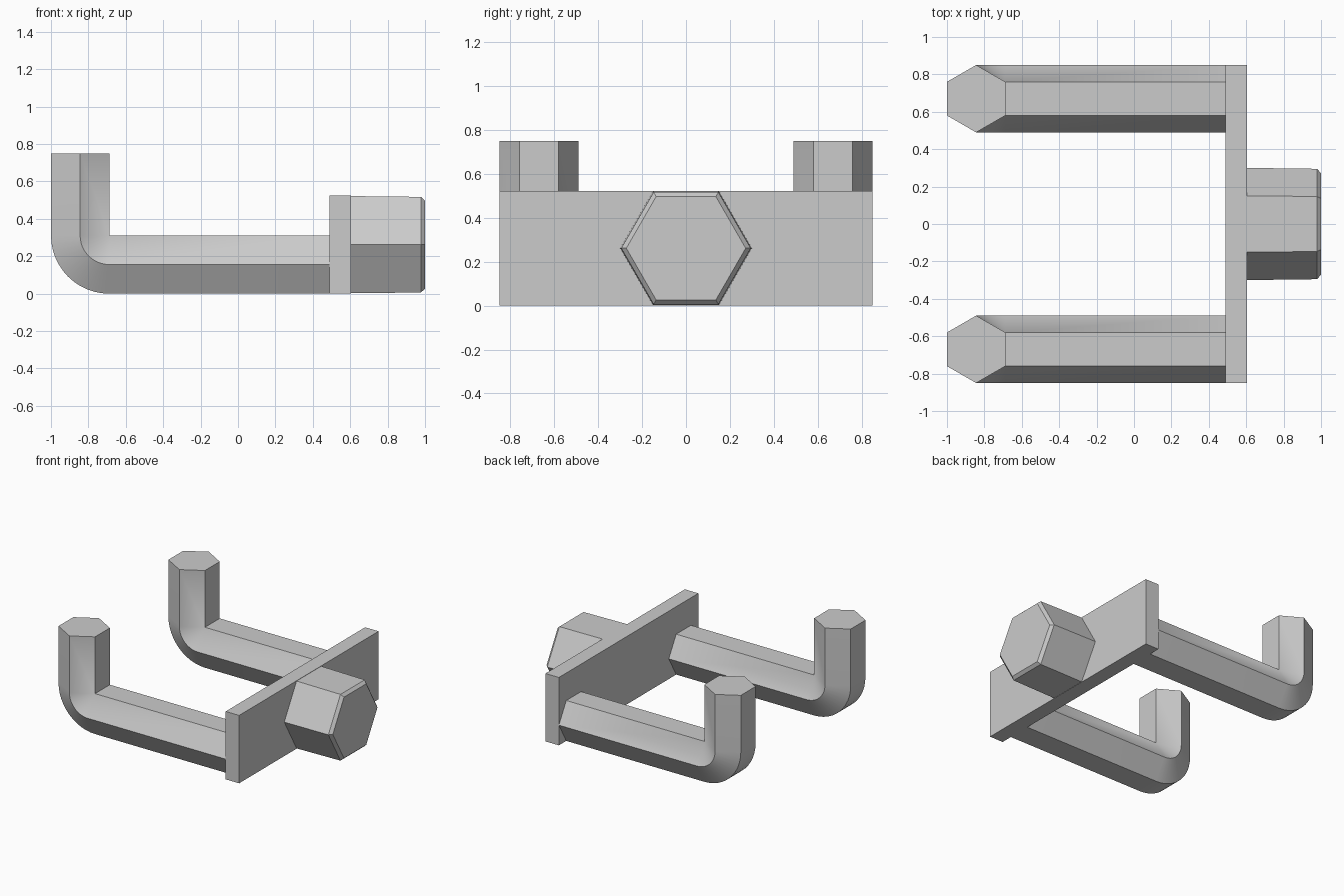
import bpy, bmesh, math
from mathutils import Vector

cube = bpy.data.objects.get("Cube")
if cube:
    bpy.data.objects.remove(cube, do_unlink=True)

steel = bpy.data.materials.new("steel grey")
steel.use_nodes = True
colour = (0.6, 0.6, 0.6, 1)
steel.diffuse_color = colour
steel.node_tree.nodes["Principled BSDF"].inputs["Base Color"].default_value = colour


def finish(bm, name, smooth=False):
    bmesh.ops.remove_doubles(bm, verts=bm.verts, dist=0.0005)
    bmesh.ops.recalc_face_normals(bm, faces=bm.faces)
    mesh = bpy.data.meshes.new(name)
    bm.to_mesh(mesh)
    bm.free()
    mesh.materials.append(steel)
    obj = bpy.data.objects.new(name, mesh)
    bpy.context.collection.objects.link(obj)
    if smooth:
        bpy.ops.object.select_all(action='DESELECT')
        obj.select_set(True)
        bpy.context.view_layer.objects.active = obj
        bpy.ops.object.shade_smooth_by_angle(angle=math.radians(30))
    return obj


def hex_sweep(name, stations, radius_list, y, smooth=False):
    """Skin hexagons set at (centre x, centre z, tilt); points face +-y."""
    bm = bmesh.new()
    rings = []
    for (x, z, tilt), r in zip(stations, radius_list):
        up = Vector((math.sin(tilt), 0, math.cos(tilt)))
        ring = []
        for k in range(6):
            a = k * math.pi / 3
            p = Vector((x, y + r * math.cos(a), z)) + up * r * math.sin(a)
            ring.append(bm.verts.new(p))
        rings.append(ring)
    for a, b in zip(rings, rings[1:]):
        for k in range(6):
            j = (k + 1) % 6
            bm.faces.new((a[k], a[j], b[j], b[k]))
    bm.faces.new(rings[0])
    bm.faces.new(rings[-1])
    return finish(bm, name, smooth)


# Hooked arms: hexagonal bar turned upward about its inner flat
R = 0.18
H = R * math.cos(math.pi / 6)
bend_x, bend_z, steps = -1 + 2 * H, 2 * H, 12
path = [(0.49, H, 0)]
for i in range(steps + 1):
    t = math.pi / 2 * i / steps
    path.append((bend_x - H * math.sin(t), bend_z - H * math.cos(t), t))
path.append((bend_x - H, 0.75, math.pi / 2))
for name, y in (("left_hook_arm", 0.67), ("right_hook_arm", -0.67)):
    hex_sweep(name, path, [R] * len(path), y, True)

# Cross plate joining the arms
bm = bmesh.new()
bmesh.ops.create_cube(bm, size=1)
bmesh.ops.scale(bm, vec=(0.115, 1.7, 0.524), verts=bm.verts)
bmesh.ops.translate(bm, vec=(0.5475, 0, 0.262), verts=bm.verts)
finish(bm, "cross_plate")

# Hexagonal stub with a slight taper and chamfered end
hex_sweep("hex_stub", [(x, 0.262, 0) for x in (0.6, 0.978, 1.0)],
          (0.3, 0.295, 0.272), 0)
